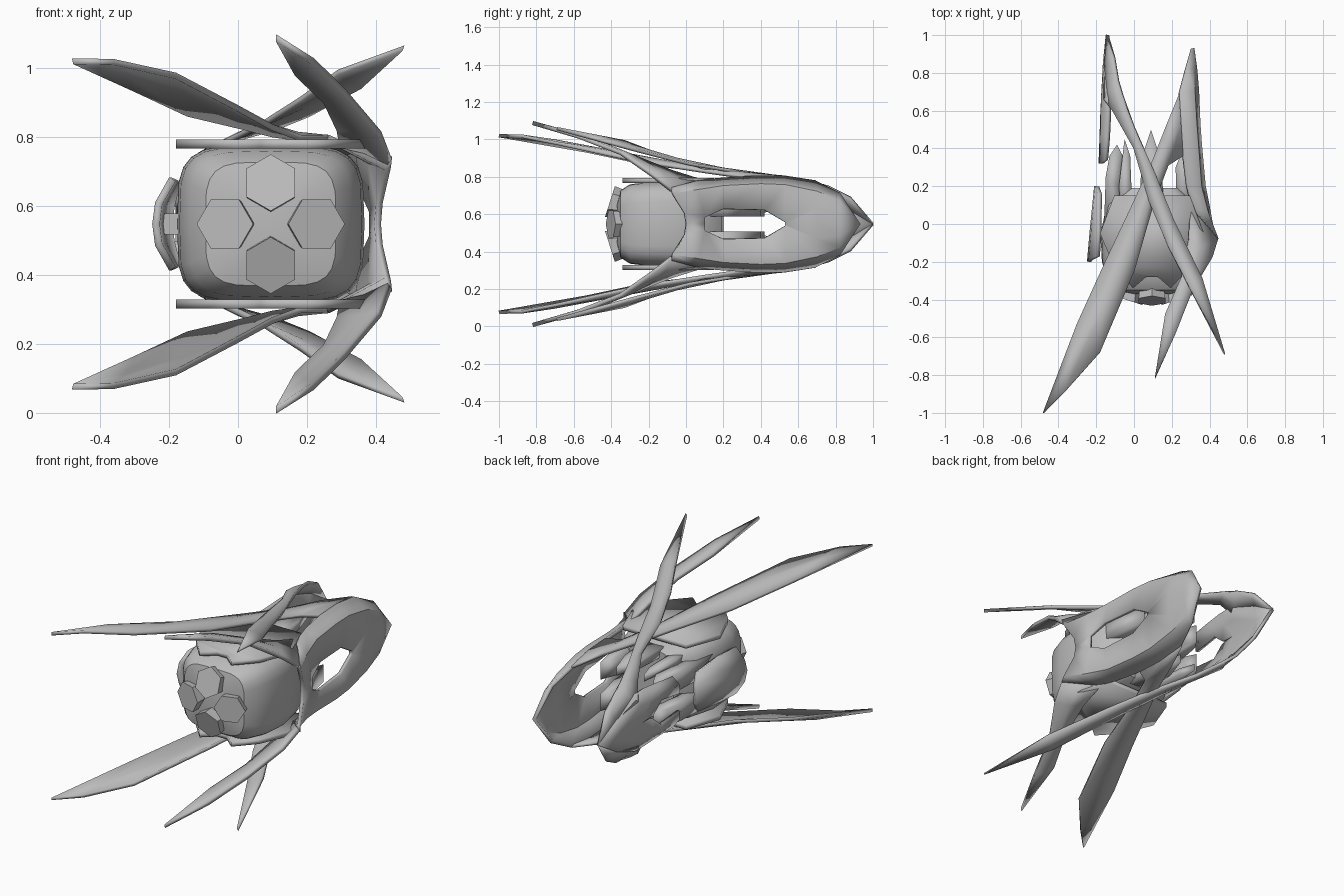
import bpy, bmesh, math
from mathutils import Vector

default = bpy.data.objects.get("Cube")
if default:
    bpy.data.objects.remove(default, do_unlink=True)

MID_Z = 0.548      # height of the symmetry plane
BODY_X = 0.095     # centre of the pod

hull = bpy.data.materials.new("hull grey")
hull.use_nodes = True
hull.diffuse_color = (0.5, 0.5, 0.5, 1)
hull.node_tree.nodes["Principled BSDF"].inputs["Base Color"].default_value = (0.5, 0.5, 0.5, 1)


def finish(name, bm, thickness=0, angle=35):
    """Clean the mesh, make an object of it, optionally thicken and smooth it."""
    bmesh.ops.remove_doubles(bm, verts=bm.verts, dist=0.0005)
    bmesh.ops.recalc_face_normals(bm, faces=bm.faces)
    mesh = bpy.data.meshes.new(name)
    bm.to_mesh(mesh)
    bm.free()
    obj = bpy.data.objects.new(name, mesh)
    bpy.context.collection.objects.link(obj)
    mesh.materials.append(hull)
    if thickness:
        solid = obj.modifiers.new("thickness", 'SOLIDIFY')
        solid.thickness = thickness
        solid.offset = 0
    bpy.ops.object.select_all(action='DESELECT')
    obj.select_set(True)
    bpy.context.view_layer.objects.active = obj
    bpy.ops.object.shade_smooth_by_angle(angle=math.radians(angle))
    return obj


def loft(bm, rails, side, holes=()):
    """Skin neighbouring rails; heights are measured from the middle plane."""
    rows = [[bm.verts.new((x, y, MID_Z + side * z)) for x, y, z in rail] for rail in rails]
    for r, (low, high) in enumerate(zip(rows, rows[1:])):
        for i in range(len(low) - 1):
            if (r, i) not in holes:
                bm.faces.new((low[i], low[i + 1], high[i + 1], high[i]))


def cap_ends(bm):
    """Close the open ends of a tube."""
    bmesh.ops.remove_doubles(bm, verts=bm.verts, dist=0.0005)
    bmesh.ops.holes_fill(bm, edges=[e for e in bm.edges if e.is_boundary], sides=0)


def mirrored_shell(name, rails, thickness, holes=()):
    """One shell whose upper half is repeated below the middle plane."""
    bm = bmesh.new()
    for side in (1, -1):
        loft(bm, rails, side, holes)
    return finish(name, bm, thickness)


def blade_pair(name, edge_a, edge_b, thickness=0.018):
    """Upper and lower blade between two edges, with a slightly raised spine."""
    spine = []
    for a, b in zip(edge_a, edge_b):
        a, b = Vector(a), Vector(b)
        spine.append((a + b) / 2 + Vector((0, 0, 0.04 * (a - b).length)))
    for word, side in (("upper", 1), ("lower", -1)):
        bm = bmesh.new()
        loft(bm, [edge_a, spine, edge_b], side)
        finish(word + "_" + name, bm, thickness)


# Left shell: side wall with a pointed window, curling in at the top
mirrored_shell("left_shell", [
    [(.405, 0, 0), (.39, .1, 0), (.37, .2, 0), (.35, .42, 0),
     (.342, .53, 0), (.335, .7, 0), (.325, .82, 0), (.31, .93, 0)],
    [(.41, -.01, .06), (.39, .1, .035), (.37, .2, .08), (.35, .42, .075),
     (.342, .53, .01), (.335, .7, .08), (.325, .82, .06), (.31, .93, 0)],
    [(.435, -.07, .16), (.385, .06, .18), (.35, .2, .2), (.335, .4, .21),
     (.325, .53, .205), (.315, .7, .17), (.31, .82, .12), (.31, .93, 0)],
    [(.44, -.08, .19), (.31, .08, .23), (.28, .2, .24), (.26, .36, .25),
     (.25, .52, .25), (.24, .69, .225), (.275, .82, .16), (.31, .93, 0)],
], 0.02, holes={(0, 1), (0, 2), (0, 3)})

# Short arms from the front corners of the left shell
blade_pair("front_arm",
    [(.44, -.08, .18), (.41, -.18, .26), (.31, -.35, .38), (.22, -.58, .47), (.11, -.82, .54)],
    [(.3, .08, .23), (.29, -.08, .28), (.25, -.28, .36), (.165, -.48, .44), (.11, -.82, .54)],
    0.022)

# Long broad blades from the rear of the left shell
blade_pair("broad_blade",
    [(.24, .69, .225), (.17, .52, .25), (.1, .34, .26), (0, .12, .285),
     (-.15, -.2, .32), (-.3, -.53, .39), (-.48, -1, .472)],
    [(.26, .36, .25), (.18, .31, .25), (.1, .1, .28), (0, -.25, .335),
     (-.18, -.68, .43), (-.36, -.88, .47), (-.48, -1, .472)])

# Right shell: pointed rear with two prongs reaching forward
mirrored_shell("right_shell", [
    [(-.14, 1, 0), (-.155, .85, 0), (-.165, .66, 0), (-.17, .55, .01), (-.172, .48, .07), (-.178, .32, .05)],
    [(-.14, 1, 0), (-.15, .85, .09), (-.165, .66, .1), (-.168, .57, .1), (-.168, .48, .11), (-.172, .32, .1)],
    [(-.14, 1, 0), (-.15, .85, .09), (-.13, .66, .16), (-.13, .57, .16), (-.135, .46, .15), (-.145, .34, .14)],
], 0.02)

# Long slim blades from the rear of the right shell
blade_pair("slim_blade",
    [(-.14, 1, 0), (-.15, .85, .09), (-.155, .66, .12), (-.11, .6, .2), (0, .4, .255),
     (.08, .12, .295), (.18, -.12, .36), (.29, -.33, .44), (.48, -.69, .51)],
    [(-.14, 1, 0), (-.105, .88, .14), (-.085, .76, .2), (-.06, .68, .22), (0, .52, .25),
     (.11, .27, .28), (.21, .02, .32), (.36, -.29, .4), (.48, -.69, .51)])

# Pod: rounded box sections along the length
bm = bmesh.new()
rings = []
STEPS = 24
for y, w, h in [(-.37, .1, .1), (-.35, .19, .18), (-.3, .235, .212), (-.2, .265, .225),
                (-.05, .272, .23), (.1, .24, .22), (.19, .15, .18)]:
    ring = []
    for k in range(STEPS + 1):
        c, s = math.cos(math.tau * k / STEPS), math.sin(math.tau * k / STEPS)
        ring.append((BODY_X + w * math.copysign(abs(c) ** 0.48, c), y,
                     h * math.copysign(abs(s) ** 0.48, s)))
    rings.append(ring)
loft(bm, rings, 1)
cap_ends(bm)
finish("pod", bm)

# Four six-sided thrusters, each leaning outwards from the pod's axis
for name, dx, dz, turn in (("top", 0, 1, 0), ("bottom", 0, -1, 0),
                           ("left", 1, 0, 30), ("right", -1, 0, 30)):
    bm = bmesh.new()
    back, rim = [], []
    for k in range(7):
        a = math.radians(60 * k + 90 + turn)
        x = .133 * dx + .082 * math.cos(a)
        z = .12 * dz + .082 * math.sin(a)
        rim.append((BODY_X + x, -.445 + .32 * (x * dx + z * dz), z))
        back.append((BODY_X + x * .85, -.3, z * .85))
    loft(bm, [rim, back], 1)
    cap_ends(bm)
    finish(name + "_thruster", bm, angle=20)


def slab(name, outline, z, thickness):
    """Flat plate of an x, y outline, above and below the middle plane."""
    for word, side in (("upper", 1), ("lower", -1)):
        bm = bmesh.new()
        bm.faces.new([bm.verts.new((x, y, MID_Z + side * z)) for x, y in outline])
        finish(word + "_" + name, bm, thickness, 20)


# Armour plates over and under the pod
slab("armour_plate", [(BODY_X + s * x, y) for s, x, y in
     [(-1, .275, -.05), (-1, .2, -.23), (-1, .1, -.34), (-1, .03, -.28), (1, .03, -.28),
      (1, .1, -.34), (1, .2, -.23), (1, .275, -.05), (1, .2, .15), (-1, .2, .15)]], .232, .026)

# Prongs running back from the pod
slab("centre_prong", [(.03, .1), (.04, .35), (.09, .5), (.14, .35), (.16, .1)], .17, .05)
slab("right_prong", [(-.16, -.05), (-.15, .25), (-.13, .36), (-.09, .42), (-.06, .36), (-.08, .2), (-.06, 0)],
     .09, .1)
slab("inner_prong", [(-.07, .05), (-.08, .2), (-.05, .45), (-.02, .36), (-.01, .1)], .15, .04)
slab("left_prong", [(.31, 0), (.3, .22), (.26, .4), (.22, .3), (.23, 0)], .09, .1)

# Side fin standing off the pod's right side, with its strut
mirrored_shell("side_fin", [
    [(-.238, -.2, 0), (-.225, -.05, 0), (-.2, .2, 0)],
    [(-.23, -.19, .06), (-.218, -.05, .06), (-.195, .2, .05)],
    [(-.19, -.17, .13), (-.182, -.04, .13), (-.18, .16, .11)],
], 0.022)

bm = bmesh.new()
bmesh.ops.create_cube(bm, size=1)
bmesh.ops.scale(bm, vec=(.08, .07, .06), verts=bm.verts)
bmesh.ops.translate(bm, vec=(-.18, -.05, MID_Z), verts=bm.verts)
finish("fin_strut", bm)
